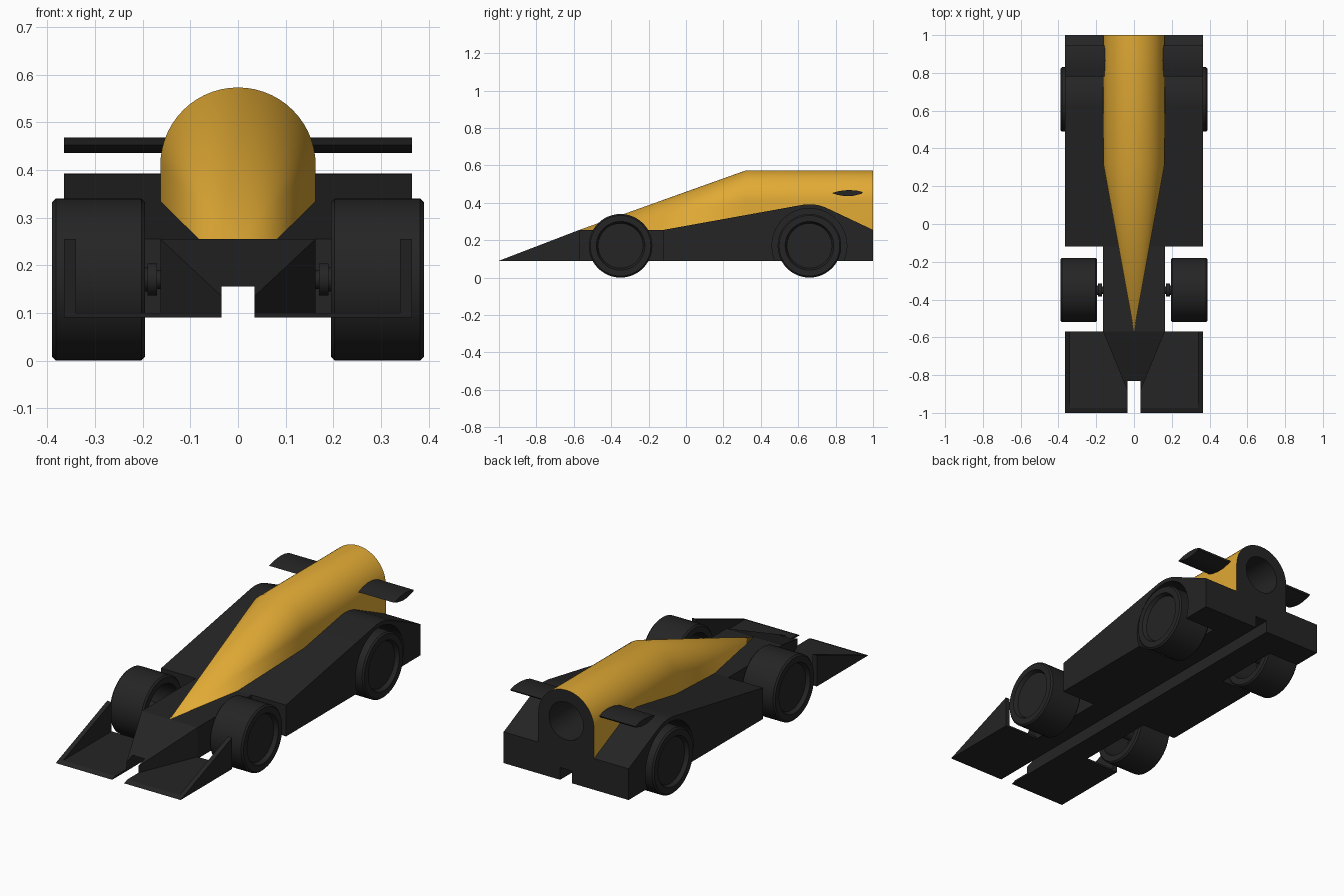
import bpy, bmesh
from math import sin, cos, pi, asin, hypot
from mathutils import Vector, Matrix

cube = bpy.data.objects.get("Cube")
if cube:
    bpy.data.objects.remove(cube, do_unlink=True)


def material(name, rgb):
    m = bpy.data.materials.new(name)
    m.use_nodes = True
    m.diffuse_color = (*rgb, 1)
    m.node_tree.nodes["Principled BSDF"].inputs["Base Color"].default_value = (*rgb, 1)
    return m


BLACK = material("black", (0.018, 0.018, 0.018))
YELLOW = material("golden yellow", (0.75, 0.40, 0.035))


def finish(name, bm, mat=BLACK):
    bmesh.ops.recalc_face_normals(bm, faces=bm.faces[:])
    me = bpy.data.meshes.new(name)
    bm.to_mesh(me)
    bm.free()
    me.materials.append(mat)
    ob = bpy.data.objects.new(name, me)
    bpy.context.collection.objects.link(ob)
    return ob


def loft(name, ring_a, ring_b, mat=BLACK):
    """Solid between two matching loops of points."""
    bm = bmesh.new()
    a = [bm.verts.new(p) for p in ring_a]
    b = [bm.verts.new(p) for p in ring_b]
    bm.faces.new(a)
    bm.faces.new(b)
    for i in range(len(a)):
        j = (i + 1) % len(a)
        bm.faces.new((a[i], a[j], b[j], b[i]))
    return finish(name, bm, mat)


def prism(name, profile, x0, x1):
    """Side profile of (y, z) points extruded across x."""
    return loft(name, [(x0, y, z) for y, z in profile], [(x1, y, z) for y, z in profile])


def arc(cy, cz, r, a0, a1, n=16):
    return [(cy + r * cos(a0 + (a1 - a0) * i / n), cz + r * sin(a0 + (a1 - a0) * i / n))
            for i in range(n + 1)]


def lathe(name, profile, y, z, side):
    """Profile of (x, radius) points turned about an axis along x."""
    bm = bmesh.new()
    vs = [bm.verts.new((side * x, 0, r)) for x, r in profile]
    es = [bm.edges.new(p) for p in zip(vs, vs[1:])]
    bmesh.ops.spin(bm, geom=vs + es, cent=(0, 0, 0), axis=(1, 0, 0),
                   angle=2 * pi, steps=48, use_duplicate=False)
    bmesh.ops.remove_doubles(bm, verts=bm.verts[:], dist=0.0002)
    bmesh.ops.translate(bm, verts=bm.verts[:], vec=(0, y, z))
    return finish(name, bm)


def activate(ob):
    bpy.ops.object.select_all(action='DESELECT')
    ob.select_set(True)
    bpy.context.view_layer.objects.active = ob


def cut(ob, *cutters):
    activate(ob)
    for c in cutters:
        mod = ob.modifiers.new("cut", 'BOOLEAN')
        mod.operation = 'DIFFERENCE'
        mod.solver = 'EXACT'
        mod.object = c
        bpy.ops.object.modifier_apply(modifier=mod.name)


BOTTOM, DECK = 0.09, 0.255
HALF, WIDE = 0.163, 0.365
NOSE_Y, TIP_Y, POD_Y, REAR_Y = -0.57, -1.0, -0.12, 1.0
AXLE_Z, FRONT_AXLE, REAR_AXLE = 0.17, -0.35, 0.66
CANOPY_Z, BORE = 0.41, 0.10

# Cutters: groove under the car and round bore in the tail
groove = prism("groove_cutter", [(-1.2, -0.1), (1.2, -0.1), (1.2, 0.155), (-1.2, 0.155)],
               -0.035, 0.035)
bore = loft("bore_cutter", *[[(x, y, z) for x, z in arc(0, CANOPY_Z, BORE, 0, 2 * pi, 32)[:-1]]
                             for y in (0.5, 1.1)])
for c in (groove, bore):
    c.hide_render = True

# Chassis between the front wheels
chassis = prism("front_chassis", [(NOSE_Y, BOTTOM), (POD_Y, BOTTOM), (POD_Y, DECK),
                                  (NOSE_Y, DECK)], -HALF, HALF)
cut(chassis, groove)


# Tapered, sloping nose
def slope(y):
    return BOTTOM + (DECK - BOTTOM) * (y - TIP_Y) / (NOSE_Y - TIP_Y)


plan = [(-HALF, NOSE_Y), (HALF, NOSE_Y), (0.005, -0.955), (-0.005, -0.955)]
nose = loft("nose", [(x, y, BOTTOM) for x, y in plan], [(x, y, slope(y)) for x, y in plan])
cut(nose, groove)

# Rear body: solid core and side pods with wheel arches
top = ([(POD_Y, BOTTOM), (POD_Y, DECK)]
       + arc(REAR_AXLE, AXLE_Z, 0.222, 1.75, 1.13) + [(REAR_Y, DECK), (REAR_Y, BOTTOM)])
core = prism("rear_body", top, -0.185, 0.185)
cut(core, groove, bore)
dip = asin((AXLE_Z - BOTTOM) / 0.2)
pod_profile = top + arc(REAR_AXLE, AXLE_Z, 0.2, -dip, pi + dip, 32)

# Canopy: round-topped section running forward to a point
arch = [(HALF, DECK)] + arc(0, CANOPY_Z, HALF, 0, pi, 28) + [(-HALF, DECK)]
bm = bmesh.new()
back = [bm.verts.new((x, REAR_Y, z)) for x, z in arch]
mid = [bm.verts.new((x, 0.32, z)) for x, z in arch]
apex = bm.verts.new((0, NOSE_Y, DECK))
bm.faces.new(back)
for i in range(len(arch)):
    j = (i + 1) % len(arch)
    bm.faces.new((back[i], back[j], mid[j], mid[i]))
    bm.faces.new((mid[i], mid[j], apex))
canopy = finish("canopy", bm, YELLOW)
cut(canopy, bore)
canopy.data.materials.clear()
canopy.data.materials.append(YELLOW)
canopy.data.materials.append(BLACK)
for f in canopy.data.polygons:
    c = f.center
    in_bore = c.y > 0.45 and hypot(c.x, c.z - CANOPY_Z) < BORE + 0.01
    f.material_index = 1 if f.normal.y > 0.9 or in_bore else 0

smooth = [core, canopy]
wheel = [(0.37, 0), (0.37, 0.12), (0.39, 0.13), (0.39, 0.162), (0.382, 0.17), (0.203, 0.17),
         (0.195, 0.162), (0.195, 0.13), (0.35, 0.12), (0.35, 0)]
axle = [(0.15, 0), (0.15, 0.02), (0.17, 0.02), (0.17, 0.034), (0.19, 0.034), (0.19, 0.025),
        (0.36, 0.025), (0.36, 0)]
foil = [(0.78, 0.452), (0.82, 0.463), (0.865, 0.468), (0.91, 0.466), (0.945, 0.457),
        (0.94, 0.449), (0.89, 0.436), (0.85, 0.435), (0.81, 0.442)]

for side, label in ((1, "left"), (-1, "right")):
    smooth.append(prism(label + "_side_pod", pod_profile, side * 0.185, side * WIDE))
    # Rear wing half
    smooth.append(prism(label + "_rear_wing", foil, side * 0.15, side * WIDE))
    # Front wing: low plate and triangular end plate
    edge = TIP_Y + 0.026
    prism(label + "_front_wing", [(TIP_Y, BOTTOM), (NOSE_Y, BOTTOM), (NOSE_Y, slope(edge)),
                                  (edge, slope(edge))], side * 0.035, side * WIDE)
    prism(label + "_end_plate", [(TIP_Y, BOTTOM), (NOSE_Y, BOTTOM), (NOSE_Y, DECK)],
          side * 0.34, side * WIDE)
    # Wheels on stub axles
    for end, y in (("front", FRONT_AXLE), ("rear", REAR_AXLE)):
        smooth.append(lathe(f"{label}_{end}_wheel", wheel, y, AXLE_Z, side))
        smooth.append(lathe(f"{label}_{end}_axle", axle, y, AXLE_Z, side))

for ob in smooth:
    activate(ob)
    bpy.ops.object.shade_smooth_by_angle(angle=0.45)

for c in (groove, bore):
    bpy.data.objects.remove(c, do_unlink=True)
